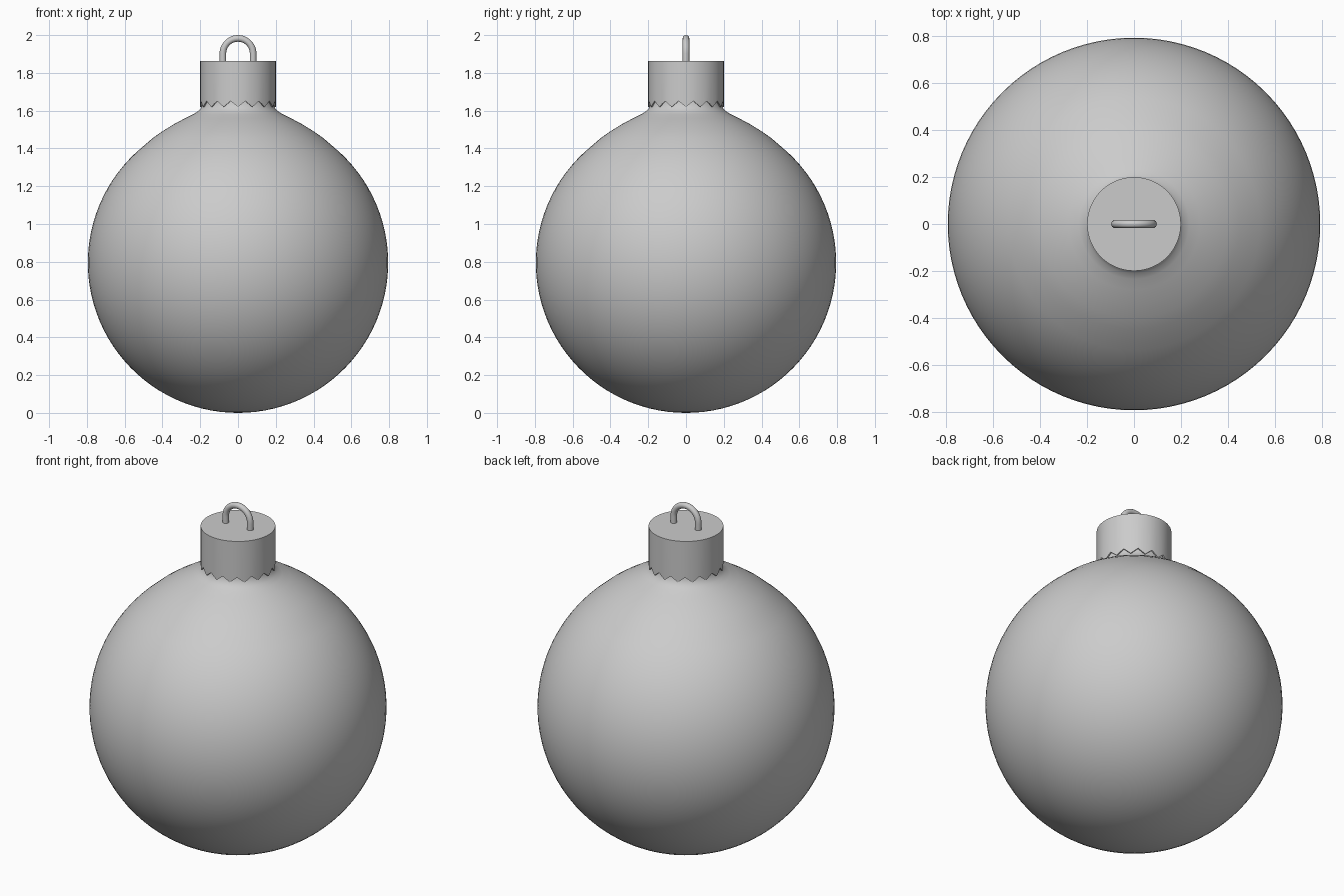
import bpy, bmesh
from math import sin, cos, pi, radians, tau

if "Cube" in bpy.data.objects:
    bpy.data.objects.remove(bpy.data.objects["Cube"])

R = 0.795
CAP_R = 0.2


def finish(name, bm, angle=40):
    bmesh.ops.recalc_face_normals(bm, faces=bm.faces)
    me = bpy.data.meshes.new(name)
    bm.to_mesh(me)
    bm.free()
    ob = bpy.data.objects.new(name, me)
    bpy.context.collection.objects.link(ob)
    bpy.ops.object.select_all(action='DESELECT')
    bpy.context.view_layer.objects.active = ob
    ob.select_set(True)
    bpy.ops.object.shade_smooth_by_angle(angle=radians(angle))
    return ob


def bridge(bm, a, b):
    n = len(a)
    for i in range(n):
        bm.faces.new((a[i], a[(i + 1) % n], b[(i + 1) % n], b[i]))


def ring(bm, r, z, n, zigzag=0.0):
    # zigzag raises every second vertex to form pointed teeth
    return [bm.verts.new((r * sin(tau * i / n), -r * cos(tau * i / n),
                          z + zigzag * (i % 2))) for i in range(n)]


# Glass ball: sphere that flares into a short neck hidden by the cap
profile = [(R * sin(t), R - R * cos(t))
           for t in [radians(141) * i / 40 for i in range(1, 41)]]
profile += [(0.45, 1.456), (0.40, 1.491), (0.34, 1.528), (0.28, 1.56),
            (0.235, 1.582), (0.21, 1.598), (0.195, 1.615),
            (0.187, 1.635), (0.184, 1.66), (0.184, 1.84)]
bm = bmesh.new()
rings = [ring(bm, r, z, 96) for r, z in profile]
for a, b in zip(rings, rings[1:]):
    bridge(bm, a, b)
pole = bm.verts.new((0, 0, 0))
for i in range(96):
    bm.faces.new((pole, rings[0][(i + 1) % 96], rings[0][i]))
finish("glass_ball", bm, 60)

# Metal cap: thin cup with 16 pointed teeth along its lower rim
bm = bmesh.new()
n = 64
outer, inner = [], []
for r, out in ((CAP_R, outer), (CAP_R - 0.008, inner)):
    for i in range(n):
        a = tau * i / n
        tooth = abs((i + 2) % 4 - 2) / 2          # 0 at tip, 1 at notch
        out.append(bm.verts.new((r * sin(a), -r * cos(a), 1.62 + 0.031 * tooth)))
outer_top = ring(bm, CAP_R, 1.864, n)
inner_top = ring(bm, CAP_R - 0.008, 1.856, n)
bridge(bm, outer, outer_top)
bridge(bm, inner, inner_top)
bridge(bm, outer, inner)
bm.faces.new(outer_top)
bm.faces.new(inner_top)
finish("metal_cap", bm, 35)

# Hanging loop: round wire bent into an arch
wire, arch, cz = 0.0175, 0.08, 1.9025
path = [(arch, 1.85)] + [(arch * cos(pi * i / 24), cz + arch * sin(pi * i / 24))
                         for i in range(25)] + [(-arch, 1.85)]
bm = bmesh.new()
loops = []
for k, (x, z) in enumerate(path):
    t = pi * min(max(k - 1, 0), 24) / 24
    loops.append([bm.verts.new((x + wire * cos(p) * cos(t), wire * sin(p),
                                z + wire * cos(p) * sin(t)))
                  for p in [tau * j / 16 for j in range(16)]])
for a, b in zip(loops, loops[1:]):
    bridge(bm, a, b)
bm.faces.new(loops[0])
bm.faces.new(loops[-1])
finish("hanging_loop", bm)
